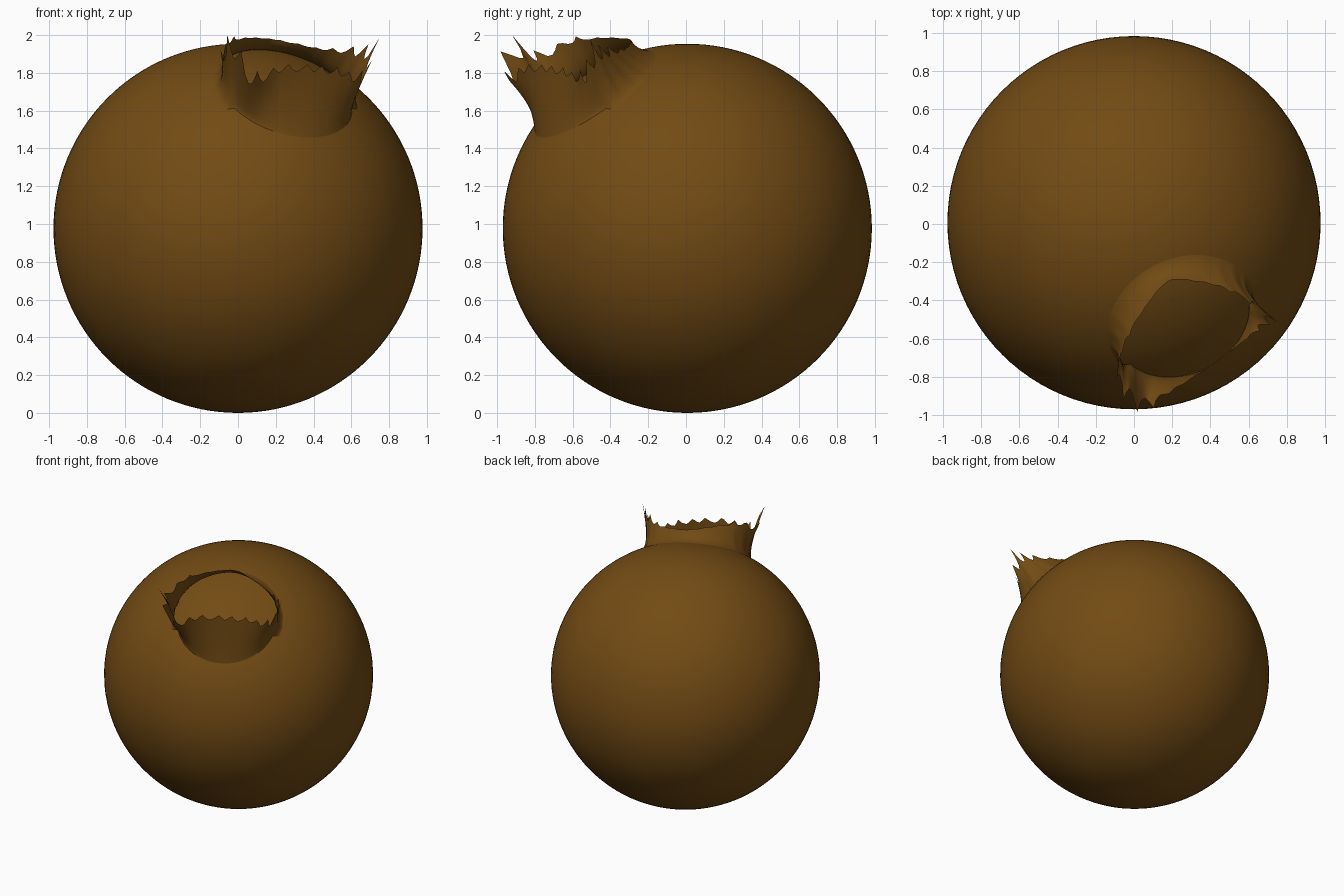
import bpy, bmesh, math, random
from mathutils import Vector

if "Cube" in bpy.data.objects:
    bpy.data.objects.remove(bpy.data.objects["Cube"])

random.seed(4)
R = 0.977
C = Vector((0, 0.007, R))

mat = bpy.data.materials.new("brown_shell")
mat.diffuse_color = (0.17, 0.07, 0.007, 1)
mat.use_nodes = True
mat.node_tree.nodes["Principled BSDF"].inputs["Base Color"].default_value = mat.diffuse_color


def finish(bm, name):
    me = bpy.data.meshes.new(name)
    bm.to_mesh(me)
    bm.free()
    ob = bpy.data.objects.new(name, me)
    bpy.context.collection.objects.link(ob)
    me.materials.append(mat)
    for p in me.polygons:
        p.use_smooth = True
    return ob


# Smooth round body
bm = bmesh.new()
bmesh.ops.create_uvsphere(bm, u_segments=96, v_segments=64, radius=R)
bmesh.ops.translate(bm, verts=bm.verts, vec=C)
finish(bm, "round_body")

# Frame of the torn collar: axis, up-slope and sideways directions
axis = Vector((0.28, -0.56, 0.78)).normalized()
side = Vector((2, 1, 0)).normalized()
up = side.cross(axis)
if up.z < 0:
    up = -up

# Lip of the collar: angle round the axis, point relative to the body centre, raggedness
lip = [
    (0, (0.20, -0.30, 1.00), 0.1),
    (45, (0.46, -0.34, 0.95), 0.3),
    (78, (0.66, -0.45, 0.95), 0.9),
    (98, (0.72, -0.50, 0.95), 1.0),
    (120, (0.67, -0.55, 0.82), 0.9),
    (150, (0.55, -0.64, 0.84), 0.4),
    (180, (0.40, -0.75, 0.86), 0.3),
    (210, (0.22, -0.87, 0.86), 0.4),
    (238, (0.07, -0.96, 0.80), 0.8),
    (255, (-0.03, -0.92, 0.99), 1.0),
    (275, (-0.09, -0.81, 0.93), 0.9),
    (300, (-0.04, -0.62, 1.00), 0.4),
    (330, (0.07, -0.43, 1.01), 0.1),
]


def lip_at(deg):
    n = len(lip)
    for i in range(n):
        a0 = lip[i][0]
        a1 = lip[(i + 1) % n][0] + (360 if i == n - 1 else 0)
        if a0 <= deg < a1:
            t = (deg - a0) / (a1 - a0)
            p = [Vector(lip[(i + k) % n][1]) for k in (-1, 0, 1, 2)]
            m0, m1 = (p[2] - p[0]) * 0.4, (p[3] - p[1]) * 0.4
            pos = ((2*t**3 - 3*t*t + 1) * p[1] + (t**3 - 2*t*t + t) * m0
                   + (3*t*t - 2*t**3) * p[2] + (t**3 - t*t) * m1)
            return pos, lip[i][2] * (1 - t) + lip[(i + 1) % n][2] * t


def on_body(deg, r, lift=1.0):
    a = math.radians(deg)
    d = axis * math.sqrt(R * R - r * r) + (up * math.cos(a) + side * math.sin(a)) * r
    return d * lift


# Torn collar: thin wall rising from the body to a ragged edge
SEG, LEV = 120, 8
bm = bmesh.new()
rings = []
for i in range(SEG):
    deg = 360 * i / SEG
    tip, rag = lip_at(deg)
    low = math.cos(math.radians(deg)) < -0.3
    foot = on_body(deg, 0.37 if low else 0.42, 0.995)
    waist = on_body(deg, 0.34, 1.01)
    tooth = (0.0, 0.35, 1.0, 0.5, 0.15)[i % 5] * random.uniform(0.5, 1.0)
    tip = tip + (tip - waist) * rag * 0.5 * (tooth - 0.55)
    tip.z = min(tip.z, 2.0 - C.z)
    tip.y = max(tip.y, -0.99)
    col = []
    for k in range(LEV + 1):
        s = k / LEV
        p = foot * (1 - s)**2 + waist * 2 * s * (1 - s) + tip * s * s
        col.append(bm.verts.new(p + C))
    rings.append(col)
for i in range(SEG):
    a, b = rings[i], rings[(i + 1) % SEG]
    for k in range(LEV):
        bm.faces.new((a[k], b[k], b[k + 1], a[k + 1]))
# Make the wall face outwards
bm.normal_update()
score = sum((f.calc_center_median() - C - axis).dot(f.normal) for f in bm.faces)
if score < 0:
    bmesh.ops.reverse_faces(bm, faces=bm.faces)
finish(bm, "torn_collar")
